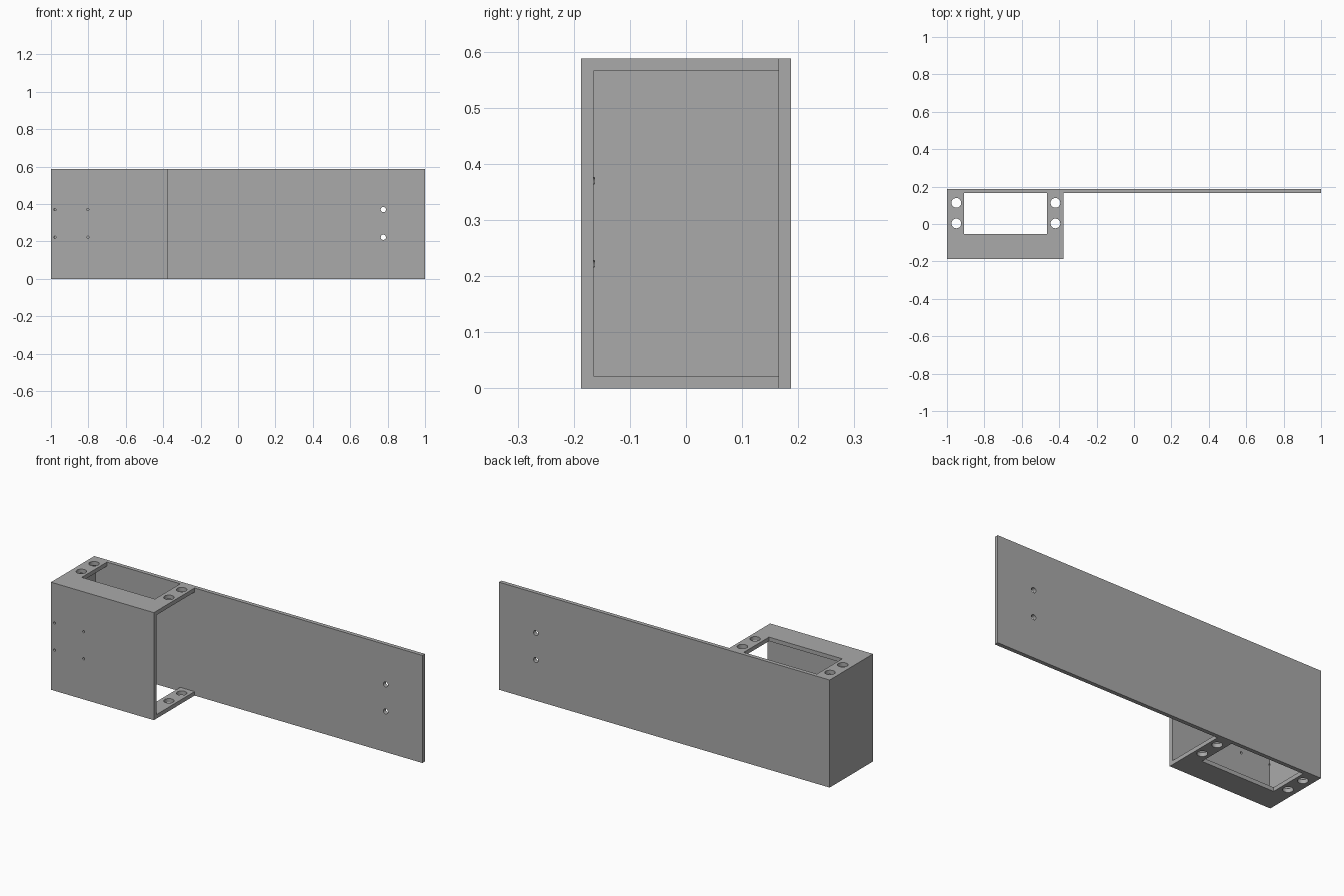
import bpy, bmesh
from mathutils import Matrix, Vector

cube = bpy.data.objects.get("Cube")
if cube:
    bpy.data.objects.remove(cube, do_unlink=True)

# Main sizes
WALL = 0.022
HEIGHT = 0.588
FRONT, BACK = -0.187, 0.187
LEFT_END, RIGHT_END = 1.0, -1.0
BOX_EDGE = -0.378
PLATE = BACK - WALL

grey = bpy.data.materials.new("grey_metal")
grey.use_nodes = True
grey.diffuse_color = (0.4, 0.4, 0.4, 1)
grey.node_tree.nodes["Principled BSDF"].inputs["Base Color"].default_value = grey.diffuse_color


def make_object(name, bm):
    bmesh.ops.recalc_face_normals(bm, faces=bm.faces)
    mesh = bpy.data.meshes.new(name)
    bm.to_mesh(mesh)
    bm.free()
    mesh.materials.append(grey)
    obj = bpy.data.objects.new(name, mesh)
    bpy.context.collection.objects.link(obj)
    return obj


def box_cutter(low, high):
    low, high = Vector(low), Vector(high)
    bm = bmesh.new()
    place = Matrix.Translation((low + high) / 2) @ Matrix.Diagonal((*(high - low), 1))
    bmesh.ops.create_cube(bm, size=1, matrix=place)
    return make_object("box_cutter", bm)


def hole_cutter(centre, radius, depth, axis):
    bm = bmesh.new()
    turn = Vector((0, 0, 1)).rotation_difference(Vector(axis)).to_matrix().to_4x4()
    bmesh.ops.create_cone(bm, cap_ends=True, segments=32, radius1=radius, radius2=radius,
                          depth=depth, matrix=Matrix.Translation(centre) @ turn)
    return make_object("hole_cutter", bm)


def cut(body, cutter):
    cutter.hide_render = True
    mod = body.modifiers.new("cut", "BOOLEAN")
    mod.operation = "DIFFERENCE"
    mod.solver = "EXACT"
    mod.object = cutter
    bpy.context.view_layer.objects.active = body
    bpy.ops.object.modifier_apply(modifier=mod.name)
    bpy.data.objects.remove(cutter, do_unlink=True)


# Bracket body: L-shaped plan of box and long back plate, extruded upward
plan = [(RIGHT_END, FRONT), (BOX_EDGE, FRONT), (BOX_EDGE, PLATE),
        (LEFT_END, PLATE), (LEFT_END, BACK), (RIGHT_END, BACK)]
bm = bmesh.new()
base = bm.faces.new([bm.verts.new((x, y, 0)) for x, y in plan])
extruded = bmesh.ops.extrude_face_region(bm, geom=[base])["geom"]
bmesh.ops.translate(bm, vec=(0, 0, HEIGHT),
                    verts=[v for v in extruded if isinstance(v, bmesh.types.BMVert)])
bracket = make_object("mounting_bracket", bm)

# Hollow interior, open on the side of the long plate
cut(bracket, box_cutter((RIGHT_END + WALL, FRONT + WALL, WALL),
                        (BOX_EDGE + 0.1, PLATE, HEIGHT - WALL)))

# Rectangular window through the top and bottom walls
cut(bracket, box_cutter((-0.908, -0.053, -0.1), (-0.465, PLATE, HEIGHT + 0.1)))

# Screw holes beside the window, through top and bottom
for x in (-0.95, -0.42):
    for y in (0.003, 0.113):
        cut(bracket, hole_cutter((x, y, HEIGHT / 2), 0.026, 1, (0, 0, 1)))

for z in (0.222, 0.37):
    # Mounting holes at the far end of the plate
    cut(bracket, hole_cutter((0.777, BACK, z), 0.014, 0.2, (0, 1, 0)))
    # Pin holes in the front wall
    for x in (-0.979, -0.803):
        cut(bracket, hole_cutter((x, FRONT, z), 0.006, WALL * 2.2, (0, 1, 0)))

# Smooth hole walls, crisp edges elsewhere
bpy.ops.object.select_all(action="DESELECT")
bracket.select_set(True)
bpy.context.view_layer.objects.active = bracket
bpy.ops.object.shade_smooth_by_angle()
